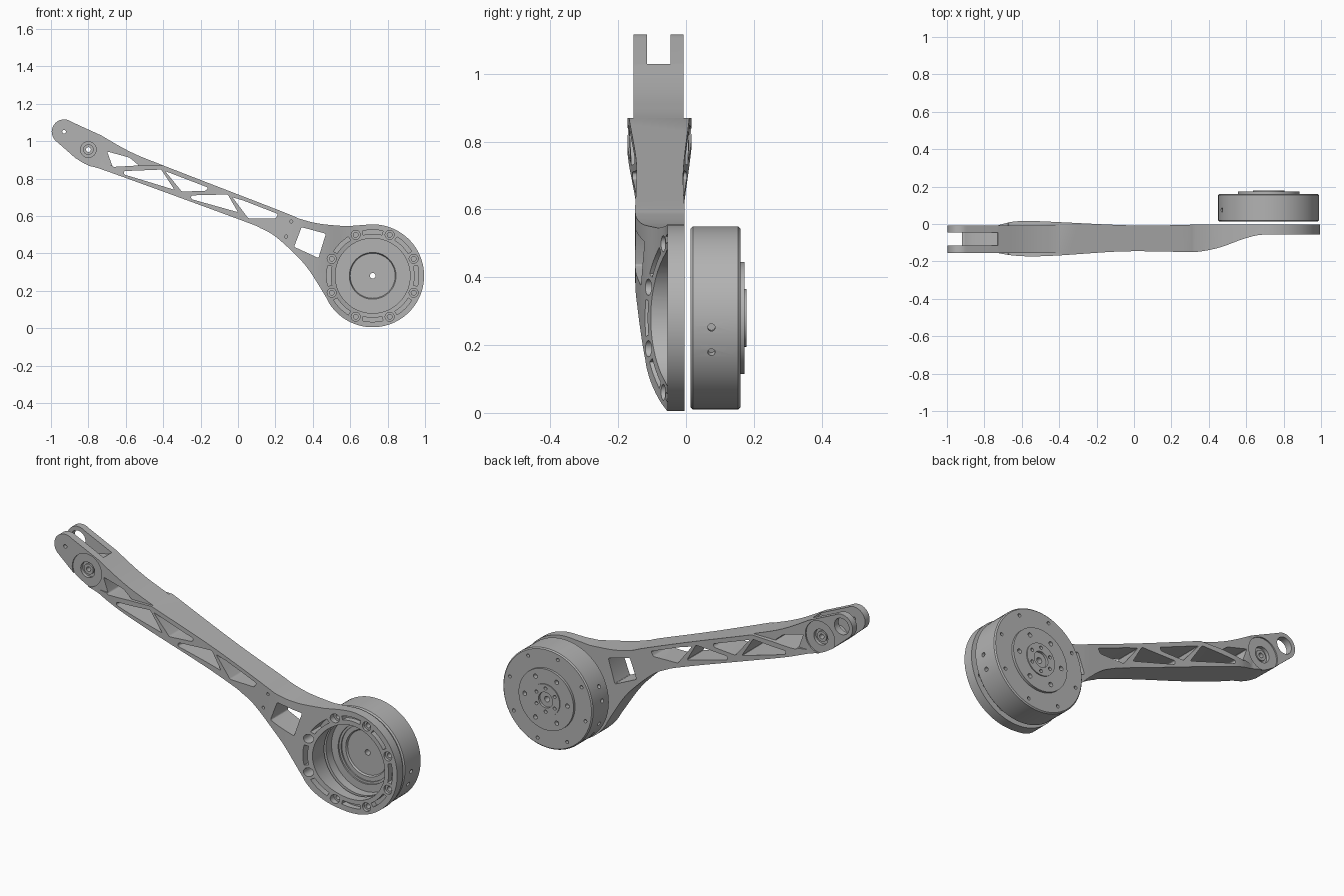
import bpy, bmesh, math
from mathutils import Vector, Matrix

cube = bpy.data.objects.get("Cube")
if cube:
    bpy.data.objects.remove(cube, do_unlink=True)

grey = bpy.data.materials.new("machined_grey")
grey.use_nodes = True
GREY = (0.45, 0.45, 0.45, 1)
grey.diffuse_color = GREY
grey.node_tree.nodes["Principled BSDF"].inputs["Base Color"].default_value = GREY

HUB = (0.72, 0.28)       # joint drum centre in x, z
BOSS = (-0.80, 0.955)    # pin boss centre
TIP = (-0.93, 1.05)      # fork end centre


def polar(c, r, deg):
    a = math.radians(deg)
    return (c[0] + r * math.cos(a), c[1] + r * math.sin(a))


def arc(c, r, start, end, n):
    return [polar(c, r, start + (end - start) * i / n) for i in range(n + 1)]


def disc(c, r, n=32):
    return arc(c, r, 0, 360, n)[:-1]


def band(c, r0, r1, a0, a1, n=8):
    return arc(c, r0, a0, a1, n) + arc(c, r1, a1, a0, n)


def smooth(pts, n=5):
    """Catmull-Rom curve through the points."""
    p = [Vector(q) for q in [pts[0]] + pts + [pts[-1]]]
    out = []
    for a, b, c, d in zip(p, p[1:], p[2:], p[3:]):
        for i in range(n):
            t = i / n
            out.append((2 * b + (c - a) * t + (2 * a - 5 * b + 4 * c - d) * t * t
                        + (3 * b - a - 3 * c + d) * t ** 3) / 2)
    return [tuple(v) for v in out] + [pts[-1]]


def prism(bm, pts, lo, hi, axis="y", rounding=0):
    """Extrude a closed outline along y (x, z outline) or z (x, y outline)."""
    def at(p, h):
        return (p[0], h, p[1]) if axis == "y" else (p[0], p[1], h)
    a = [bm.verts.new(at(p, lo)) for p in pts]
    b = [bm.verts.new(at(p, hi)) for p in pts]
    faces = [bm.faces.new(a), bm.faces.new(b[::-1])]
    for i in range(len(pts)):
        j = (i + 1) % len(pts)
        faces.append(bm.faces.new((a[i], b[i], b[j], a[j])))
    bmesh.ops.recalc_face_normals(bm, faces=faces)
    if rounding:
        edges = [bm.edges.get((u, v)) for u, v in zip(a, b)]
        bmesh.ops.bevel(bm, geom=edges, offset=rounding, segments=3,
                        profile=0.5, affect="EDGES")


def to_object(bm, name):
    mesh = bpy.data.meshes.new(name)
    bm.to_mesh(mesh)
    bm.free()
    mesh.materials.append(grey)
    ob = bpy.data.objects.new(name, mesh)
    bpy.context.collection.objects.link(ob)
    return ob


def boolean(ob, shapes, op="DIFFERENCE"):
    """Apply one boolean with prisms given as argument tuples, or a ready bmesh."""
    bm = shapes
    if isinstance(shapes, list):
        bm = bmesh.new()
        for s in shapes:
            prism(bm, *s)
    tool = to_object(bm, "cutter")
    tool.hide_render = True
    mod = ob.modifiers.new("cut", "BOOLEAN")
    mod.operation, mod.solver, mod.object = op, "EXACT", tool
    bpy.context.view_layer.objects.active = ob
    bpy.ops.object.modifier_apply(modifier=mod.name)
    bpy.data.objects.remove(tool, do_unlink=True)


def finish(ob):
    bpy.ops.object.select_all(action="DESELECT")
    ob.select_set(True)
    bpy.context.view_layer.objects.active = ob
    bpy.ops.object.shade_smooth_by_angle(angle=math.radians(28))


def lathe(name, profile, n=72):
    """Spin an (r, y) closed profile about the drum axis."""
    bm = bmesh.new()
    rings = []
    for i in range(n):
        rings.append([bm.verts.new((x, y, z)) for r, y in profile
                      for x, z in [polar(HUB, r, 360 * i / n)]])
    for i in range(n):
        a, b = rings[i], rings[(i + 1) % n]
        for k in range(len(profile)):
            m = (k + 1) % len(profile)
            bm.faces.new((a[k], a[m], b[m], b[k]))
    bmesh.ops.recalc_face_normals(bm, faces=bm.faces[:])
    return to_object(bm, name)


# Arm: side outline intersected with a plan outline
top_edge = smooth([(-0.73, 1.03), (-0.58, 0.945), (-0.4, 0.87), (0.22, 0.63), (0.33, 0.585),
                   (0.44, 0.558), (0.58, 0.545)])
low_edge = smooth([(0.475, 0.158), (0.38, 0.31), (0.3, 0.4), (0.2, 0.49), (0.12, 0.535),
                   (0.01, 0.58), (-0.68, 0.832), (-0.80, 0.87), (-0.87, 0.91)])
outline = (top_edge + arc(HUB, 0.275, 95, -150, 60) + low_edge + arc(TIP, 0.066, 235, 55, 16))
bm = bmesh.new()
prism(bm, outline, -0.3, 0.1)
arm = to_object(bm, "arm_link")
front_plan = smooth([(-0.73, -0.155), (-0.65, -0.168), (-0.55, -0.173), (-0.4, -0.168),
                     (-0.1, -0.148), (0.1, -0.146), (0.3, -0.15), (0.38, -0.143), (0.47, -0.122),
                     (0.57, -0.085), (0.65, -0.062), (0.72, -0.055)])
back_plan = smooth([(0.3, -0.004), (0, -0.008), (-0.4, 0.01), (-0.55, 0.016),
                    (-0.65, 0.012), (-0.73, -0.008)])
plan = ([(-1.1, -0.155)] + front_plan + [(1.1, -0.055), (1.1, -0.004)]
        + back_plan + [(-1.1, -0.008)])
boolean(arm, [(plan, -0.2, 1.4, "z")], "INTERSECT")

# Side swellings stop below the upper edge
shelf = [(-0.735, 0.87), (-0.3, 0.87), (-0.3, 1.2), (-0.735, 1.2)]
boolean(arm, [(shelf, -0.3, -0.1555), (shelf, -0.0075, 0.1)])

# Truss windows
windows = [
    [(-0.70, 0.945), (-0.58, 0.912), (-0.53, 0.87), (-0.67, 0.862)],
    [(-0.61, 0.84), (-0.41, 0.848), (-0.34, 0.74), (-0.61, 0.822)],
    [(-0.39, 0.84), (-0.16, 0.752), (-0.17, 0.735), (-0.30, 0.73)],
    [(-0.25, 0.71), (-0.055, 0.715), (0.0, 0.62), (-0.25, 0.69)],
    [(-0.03, 0.70), (0.03, 0.682), (0.215, 0.61), (0.20, 0.585), (0.055, 0.587)],
    [(0.34, 0.54), (0.47, 0.505), (0.43, 0.375), (0.30, 0.435)],
]
boolean(arm, [(w, -0.4, 0.2, "y", 0.007) for w in windows])
boolean(arm, [(disc(p, 0.008, 12), -0.4, -0.12) for p in [(0.285, 0.57), (0.257, 0.49)]])

# Fork gap, fork end holes and pin boss
gap = [(-1.1, 0.93), (-0.905, 0.955), (-0.86, 0.99), (-0.73, 1.02), (-0.68, 1.2), (-1.1, 1.2)]
boolean(arm, [(gap, -0.115, -0.045)])
boolean(arm, [(disc(TIP, 0.01, 16), -0.3, -0.08), (disc(TIP, 0.044), -0.08, 0.1)])
boolean(arm, [(disc(BOSS, 0.088, 40), -0.3, -0.148), (disc(BOSS, 0.088, 40), -0.015, 0.1)])
boolean(arm, [(disc(BOSS, 0.042), -0.3, -0.13), (disc(BOSS, 0.042), -0.033, 0.1)])
boolean(arm, [(disc(BOSS, 0.013, 16), -0.4, 0.2)])

# Mounting ring: bore, slots and countersunk holes
boolean(arm, [(disc(HUB, 0.2, 72), -0.4, 0.2)])
steps = [45 * k for k in range(8)]
boolean(arm, [(band(HUB, 0.224, 0.246, a - 13, a + 13), -0.3, -0.025) for a in steps])
boolean(arm, [(disc(polar(HUB, 0.237, a + 22.5), 0.024, 20), -0.3, -0.04) for a in steps])
boolean(arm, [(disc(polar(HUB, 0.237, a + 22.5), 0.013, 16), -0.3, 0.1) for a in steps])
finish(arm)

# Pin bushings in the boss recesses
bm = bmesh.new()
for lo, hi in [(-0.14, -0.129), (-0.034, -0.023)]:
    prism(bm, disc(BOSS, 0.028), lo, hi)
bushing = to_object(bm, "pin_bushings")
boolean(bushing, [(disc(BOSS, 0.013, 16), -0.4, 0.2)])
finish(bushing)

# Joint drum: hollow front with stepped floor, raised discs behind
drum = lathe("joint_drum", [
    (0.015, 0.085), (0.12, 0.085), (0.125, 0.075), (0.148, 0.075), (0.148, 0.068), (0.16, 0.068),
    (0.16, 0.06), (0.2, 0.06), (0.2, 0.013), (0.263, 0.013), (0.27, 0.02), (0.27, 0.154),
    (0.264, 0.16), (0.165, 0.16), (0.165, 0.173), (0.085, 0.173), (0.085, 0.178),
    (0.042, 0.178), (0.042, 0.165), (0.015, 0.165)])
holes = [(disc(polar(HUB, 0.235, a + 15), 0.009, 12), 0.135, 0.3) for a in steps]
for a in range(0, 360, 60):
    holes.append((disc(polar(HUB, 0.128, a), 0.012, 12), 0.15, 0.3))
    holes.append((disc(polar(HUB, 0.063, a + 30), 0.009, 12), 0.16, 0.3))
boolean(drum, holes)

# Radial screw holes in the drum wall
bm = bmesh.new()
for a in (-22, -6, 158, 174, 202, 218):
    x, z = polar(HUB, 0.27, a)
    turn = Matrix.Rotation(-math.radians(a), 4, "Y") @ Matrix.Rotation(math.pi / 2, 4, "Y")
    bmesh.ops.create_cone(bm, cap_ends=True, segments=16, radius1=0.011, radius2=0.011,
                          depth=0.05, matrix=Matrix.Translation((x, 0.075, z)) @ turn)
boolean(drum, bm)
finish(drum)
